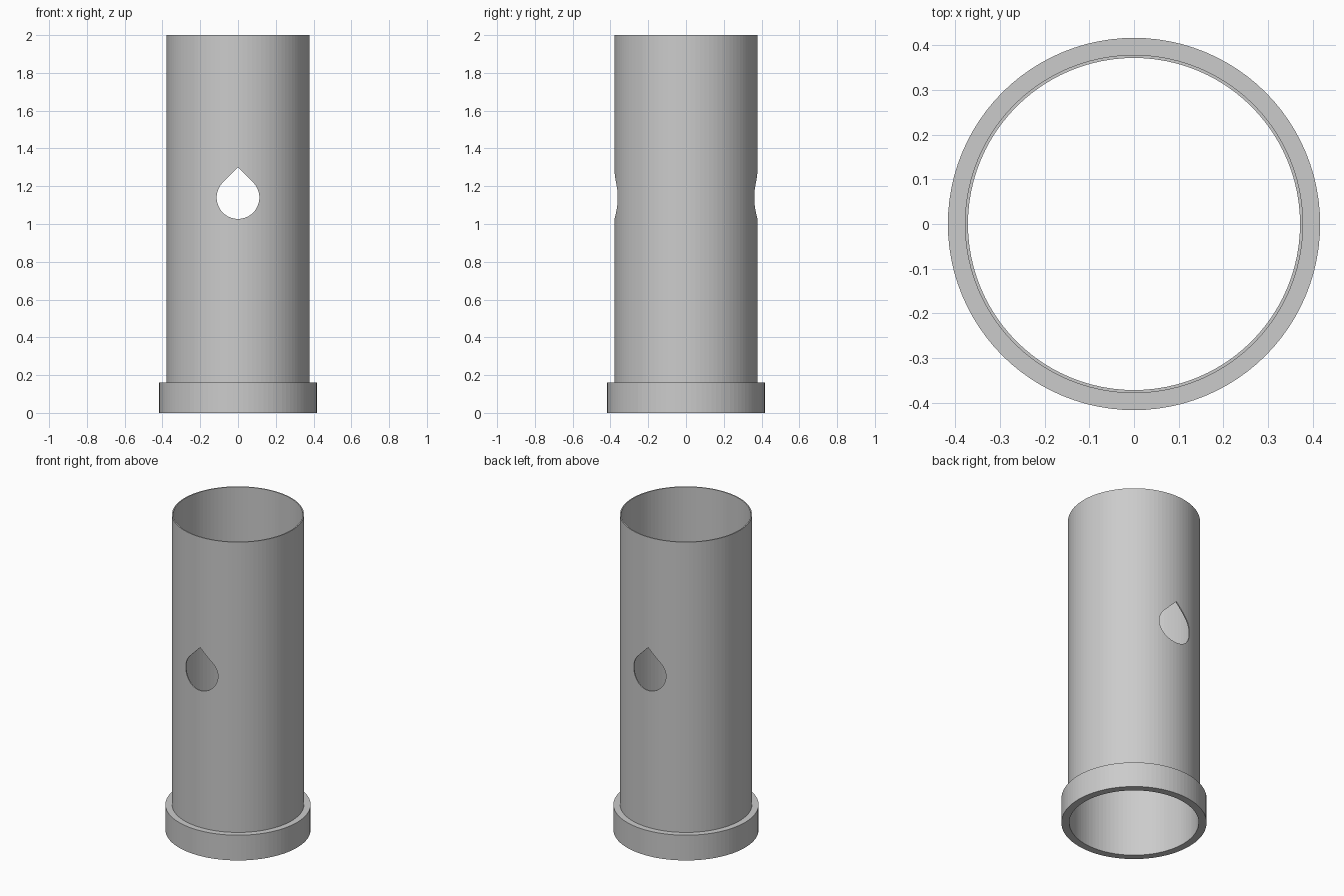
import bpy
import bmesh
from math import sin, cos, pi, radians, sqrt

if "Cube" in bpy.data.objects:
    bpy.data.objects.remove(bpy.data.objects["Cube"])

SEGMENTS = 96
BORE, WALL, COLLAR = 0.372, 0.379, 0.417
HEIGHT, COLLAR_TOP = 2.0, 0.16
HOLE_Z, HOLE_R = 1.14, 0.113


def make_object(name, bm):
    bmesh.ops.recalc_face_normals(bm, faces=bm.faces)
    mesh = bpy.data.meshes.new(name)
    bm.to_mesh(mesh)
    bm.free()
    obj = bpy.data.objects.new(name, mesh)
    bpy.context.collection.objects.link(obj)
    return obj


def lathe(name, profile):
    """Turn a closed (radius, z) profile around the z axis."""
    bm = bmesh.new()
    rings = []
    for i in range(SEGMENTS):
        a = 2 * pi * i / SEGMENTS
        rings.append([bm.verts.new((r * cos(a), r * sin(a), z)) for r, z in profile])
    for i, ring in enumerate(rings):
        following = rings[(i + 1) % SEGMENTS]
        for j in range(len(profile)):
            k = (j + 1) % len(profile)
            bm.faces.new((ring[j], following[j], following[k], ring[k]))
    return make_object(name, bm)


def teardrop_cutter(name):
    """Prism along y: a circle whose top closes in two 45 degree tangents."""
    bm = bmesh.new()
    steps = 48
    outline = [(0, HOLE_Z + HOLE_R * sqrt(2))]
    for i in range(steps + 1):
        a = radians(135 + 270 * i / steps)
        outline.append((HOLE_R * cos(a), HOLE_Z + HOLE_R * sin(a)))
    face = bm.faces.new([bm.verts.new((x, -0.6, z)) for x, z in outline])
    side = bmesh.ops.extrude_face_region(bm, geom=[face])["geom"]
    moved = [v for v in side if isinstance(v, bmesh.types.BMVert)]
    bmesh.ops.translate(bm, verts=moved, vec=(0, 1.2, 0))
    return make_object(name, bm)


# Thin open tube with a thicker collar at the foot
tube = lathe("collared_tube", [
    (BORE, 0), (COLLAR, 0), (COLLAR, COLLAR_TOP),
    (WALL, COLLAR_TOP), (WALL, HEIGHT), (BORE, HEIGHT),
])

# Teardrop opening through the front and back walls
cutter = teardrop_cutter("teardrop_cutter")
cutter.hide_render = True
cutter.hide_viewport = True
cut = tube.modifiers.new("teardrop_holes", "BOOLEAN")
cut.operation = "DIFFERENCE"
cut.solver = "EXACT"
cut.object = cutter
bpy.context.view_layer.objects.active = tube
tube.select_set(True)
bpy.ops.object.modifier_apply(modifier=cut.name)
bpy.data.objects.remove(cutter)

# Plain grey
grey = bpy.data.materials.new("plain_grey")
grey.use_nodes = True
colour = (0.6, 0.6, 0.6, 1)
grey.diffuse_color = colour
grey.node_tree.nodes["Principled BSDF"].inputs["Base Color"].default_value = colour
tube.data.materials.clear()
tube.data.materials.append(grey)
